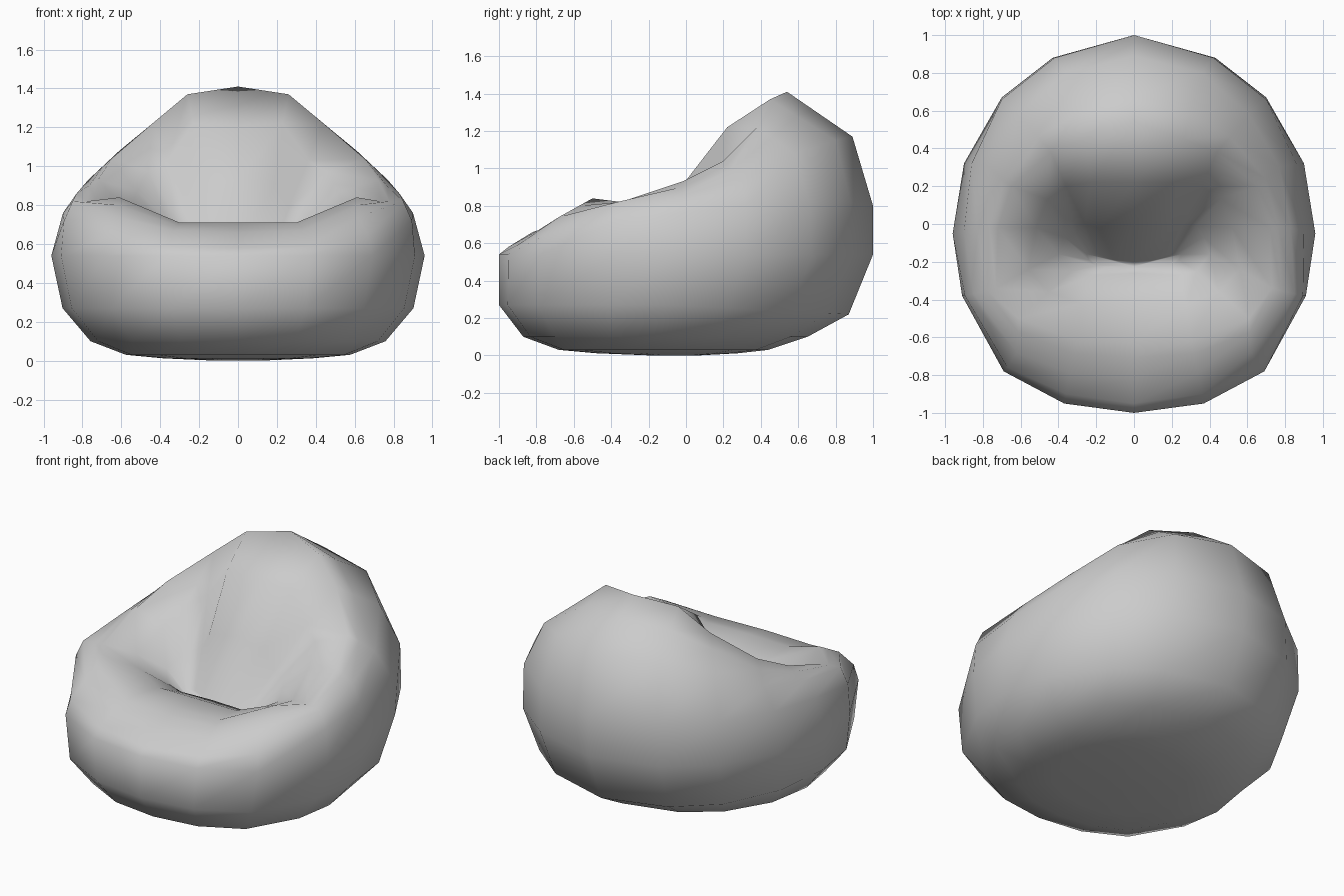
import bpy, bmesh

# Every ring is a right-hand half loop of 9 points, running front to back.
belt_xy = [(0, -1), (.37, -.95), (.69, -.78), (.91, -.38), (.96, -.05),
           (.90, .32), (.70, .67), (.43, .88), (0, 1)]


def lower_ring(z, sx, sy, cy, tilt=0):
    return [(x * sx, y * sy + cy, z - tilt * max(0, y)) for x, y in belt_xy]


def blend(a, b, t):
    return [tuple(p + (q - p) * t for p, q in zip(u, v)) for u, v in zip(a, b)]


# Rounded underside and belt
rings = [lower_ring(0, .12, .12, -.06),
         lower_ring(.012, .40, .38, -.10),
         lower_ring(.03, .60, .56, -.12),
         lower_ring(.10, .79, .76, -.11),
         lower_ring(.27, .94, .935, -.065, .05),
         lower_ring(.54, 1, 1, 0)]

# Upper side, bulging
upper = [(0, -.95, .58), (.36, -.90, .59), (.67, -.76, .64), (.895, -.38, .72), (.90, -.04, .76),
         (.86, .32, .80), (.70, .66, .82), (.42, .88, .82), (0, 1, .80)]
# Shoulder
shoulder = [(0, -.82, .66), (.34, -.79, .67), (.62, -.68, .74), (.85, -.37, .82), (.83, -.02, .86),
            (.77, .30, .93), (.61, .58, 1.08), (.36, .80, 1.15), (0, .89, 1.17)]
# Rim of the seat, arms and backrest
rim = [(0, -.63, .71), (.30, -.62, .71), (.61, -.50, .84), (.73, -.34, .82), (.72, -.02, .93),
       (.65, .20, 1.04), (.44, .38, 1.22), (.26, .45, 1.37), (0, .54, 1.41)]
# Inner slopes
inner = [(0, -.42, .69), (.28, -.42, .69), (.45, -.36, .74), (.56, -.24, .76), (.52, -.02, .87),
         (.46, .13, .97), (.36, .20, 1.03), (.23, .22, 1.22), (0, .22, 1.21)]
# Lower slopes and puffed backrest
hollow = [(0, -.26, .62), (.22, -.27, .62), (.33, -.25, .64), (.40, -.16, .68), (.37, -.07, .73),
          (.33, -.01, .76), (.26, .00, .78), (.19, -.02, .91), (0, .00, .93)]
# Crease between seat and back
crease = [(0, -.225, .54), (.14, -.225, .54), (.20, -.22, .55), (.24, -.19, .57), (.25, -.16, .59),
          (.23, -.15, .60), (.19, -.16, .59), (.11, -.19, .58), (0, -.20, .58)]
rings += [upper, shoulder, blend(shoulder, rim, .6), rim, inner, hollow, crease]

# Mirror each half loop into a full loop and skin the loops
bm = bmesh.new()
loops = []
for half in rings:
    full = half + [(-x, y, z) for x, y, z in half[-2:0:-1]]
    loops.append([bm.verts.new(p) for p in full])
n = len(loops[0])
for a, b in zip(loops, loops[1:]):
    for i in range(n):
        j = (i + 1) % n
        bm.faces.new((a[i], a[j], b[j], b[i]))
bm.faces.new(loops[0][::-1])
bm.faces.new(loops[-1])
bmesh.ops.recalc_face_normals(bm, faces=bm.faces)
for f in bm.faces:
    f.smooth = True

mesh = bpy.data.meshes.new("beanbag_chair")
bm.to_mesh(mesh)
bm.free()
chair = bpy.data.objects.new("beanbag_chair", mesh)
bpy.context.collection.objects.link(chair)

# Grey fabric
fabric = bpy.data.materials.new("grey fabric")
fabric.diffuse_color = (.6, .6, .6, 1)
mesh.materials.append(fabric)
